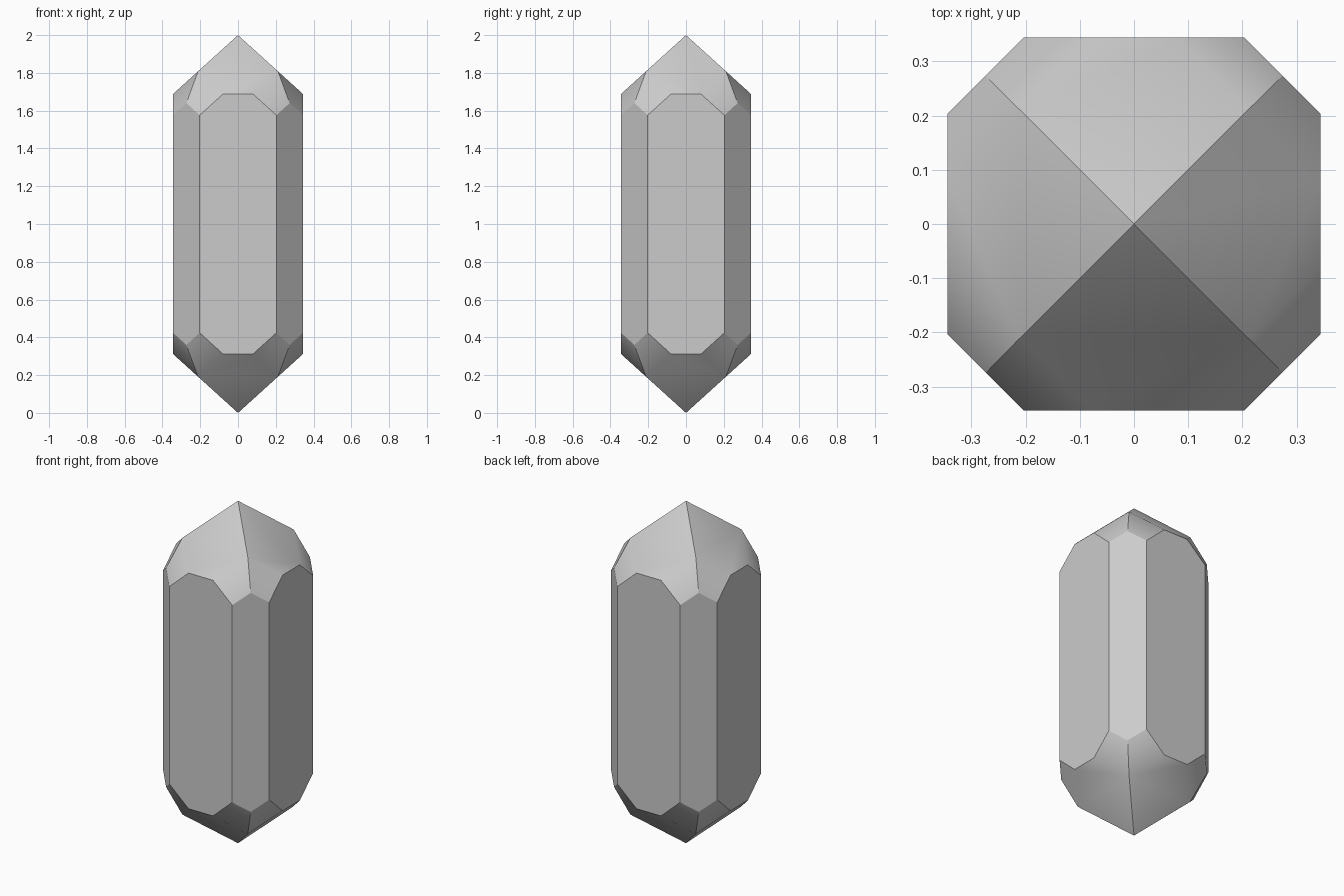
import bpy, bmesh, math

if "Cube" in bpy.data.objects:
    bpy.data.objects.remove(bpy.data.objects["Cube"], do_unlink=True)

HALF_HEIGHT = 1.0
SIDE = 0.344      # distance of the broad prism faces from the axis
NARROW = 0.203    # half width of a broad prism face
SLOPE = 0.906     # fall of the end pyramid
BEVEL = 0.423     # x + y where the steep corner facets begin


def cap_height(x, y):
    """Height of the cap above the middle: pyramid plus steep corner facets."""
    return HALF_HEIGHT - SLOPE * (max(x, y) + max(0, x + y - BEVEL))


# Corners of one eighth of the cap
mid = (SIDE + NARROW) / 2
plan = [(0, 0), (BEVEL / 2, BEVEL / 2), (BEVEL - SIDE, SIDE), (NARROW, SIDE), (mid, mid)]

# Reflect the corners into all eighths and both ends
points = set()
for x, y in plan:
    z = cap_height(x, y)
    for a, b in ((x, y), (y, x)):
        for sx in (-1, 1):
            for sy in (-1, 1):
                for sz in (-1, 1):
                    points.add((sx * a, sy * b, HALF_HEIGHT + sz * z))

# Crystal body: the convex solid through the corners, with flat facets merged
bm = bmesh.new()
for p in sorted(points):
    bm.verts.new(p)
bmesh.ops.remove_doubles(bm, verts=bm.verts[:], dist=0.0001)
bmesh.ops.convex_hull(bm, input=bm.verts[:])
bmesh.ops.dissolve_limit(bm, angle_limit=math.radians(1), verts=bm.verts[:], edges=bm.edges[:])
bmesh.ops.recalc_face_normals(bm, faces=bm.faces[:])
mesh = bpy.data.meshes.new("crystal")
bm.to_mesh(mesh)
bm.free()

crystal = bpy.data.objects.new("crystal", mesh)
bpy.context.collection.objects.link(crystal)

# Plain grey mineral
grey = bpy.data.materials.new("mineral_grey")
grey.use_nodes = True
colour = (0.6, 0.6, 0.6, 1)
grey.diffuse_color = colour
grey.node_tree.nodes["Principled BSDF"].inputs["Base Color"].default_value = colour
mesh.materials.append(grey)

# Corner facets blend softly into the pyramid; all other edges stay sharp
bpy.ops.object.select_all(action="DESELECT")
crystal.select_set(True)
bpy.context.view_layer.objects.active = crystal
bpy.ops.object.shade_smooth_by_angle(angle=math.radians(31))
